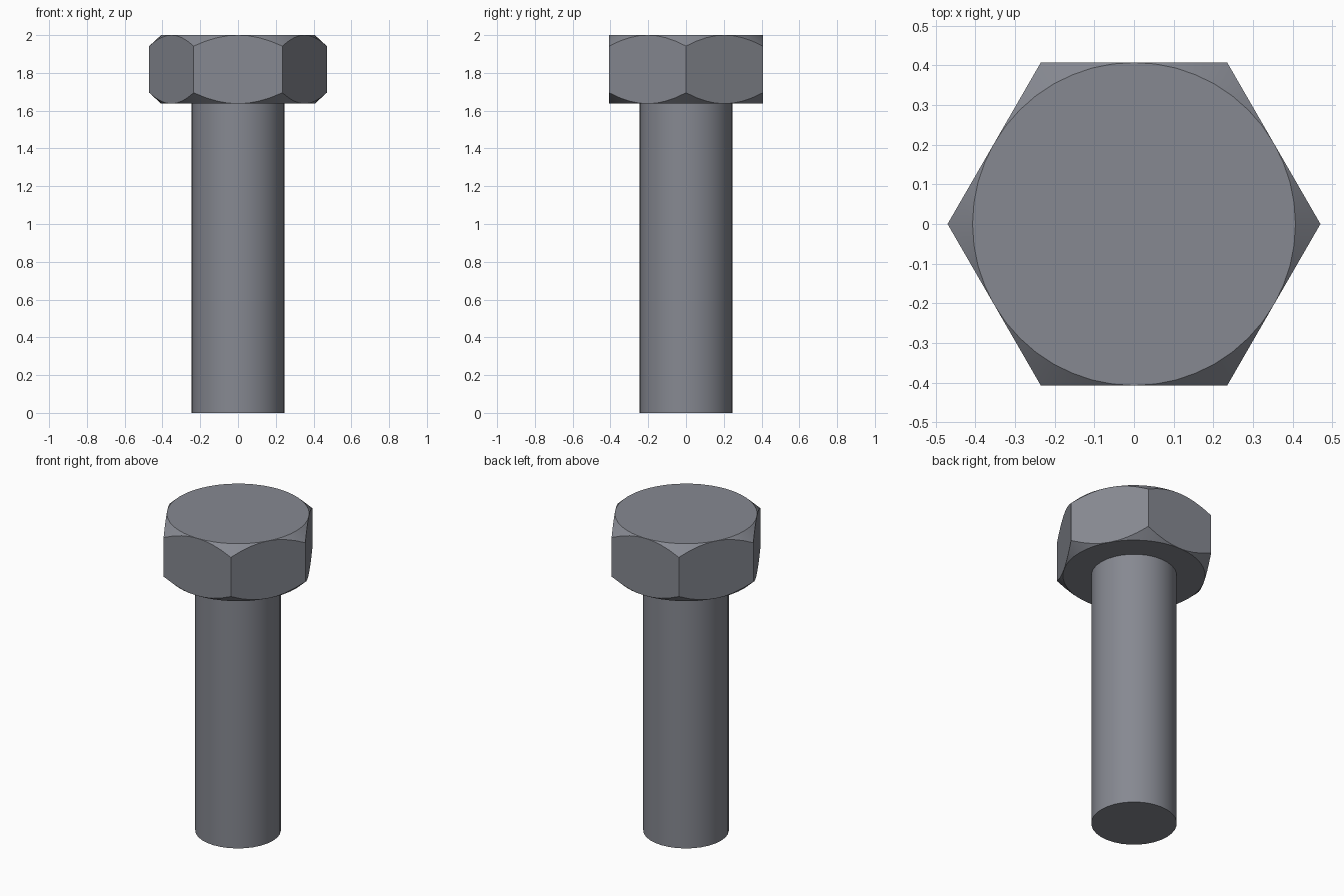
import bpy, bmesh, math

if "Cube" in bpy.data.objects:
    bpy.data.objects.remove(bpy.data.objects["Cube"])

steel = bpy.data.materials.new("steel grey")
steel.diffuse_color = (0.24, 0.25, 0.285, 1)
steel.use_nodes = True
steel.node_tree.nodes["Principled BSDF"].inputs["Base Color"].default_value = steel.diffuse_color

CORNER = 0.47                              # hexagon corner radius
FLAT = CORNER * math.cos(math.pi / 6)      # centre to flat
BOTTOM, TOP = 1.637, 2.0
SLOPE = 0.92                               # chamfer drop per unit radius
PER_SIDE = 8
N = PER_SIDE * 6


def finish(obj):
    obj.data.materials.append(steel)
    bpy.ops.object.select_all(action='DESELECT')
    obj.select_set(True)
    bpy.context.view_layer.objects.active = obj
    bpy.ops.object.shade_smooth_by_angle(angle=math.radians(25))


def hex_radius(a):
    return FLAT / math.cos(a % (math.pi / 3) - math.pi / 6)


# Hexagonal head, with conical chamfers meeting each flat in a curve
bm = bmesh.new()


def ring(radius, height):
    verts = []
    for i in range(N):
        a = i * math.tau / N
        r = radius(a)
        verts.append(bm.verts.new((r * math.cos(a), r * math.sin(a), height(r))))
    return verts


low = ring(lambda a: FLAT, lambda r: BOTTOM)
hex_low = ring(hex_radius, lambda r: BOTTOM + (r - FLAT) * SLOPE)
hex_high = ring(hex_radius, lambda r: TOP - (r - FLAT) * SLOPE)
high = ring(lambda a: FLAT, lambda r: TOP)

bm.faces.new(high)
bm.faces.new(low[::-1])
for lower, upper in ((low, hex_low), (hex_high, high)):
    for i in range(N):
        j = (i + 1) % N
        bm.faces.new((lower[i], lower[j], upper[j], upper[i]))
# One flat face per side of the hexagon
for s in range(6):
    idx = [(s * PER_SIDE + k) % N for k in range(PER_SIDE + 1)]
    bm.faces.new([hex_low[i] for i in idx] + [hex_high[i] for i in reversed(idx)])

bmesh.ops.remove_doubles(bm, verts=bm.verts, dist=1e-5)
bmesh.ops.recalc_face_normals(bm, faces=bm.faces)
mesh = bpy.data.meshes.new("bolt_head")
bm.to_mesh(mesh)
bm.free()
head = bpy.data.objects.new("bolt_head", mesh)
bpy.context.collection.objects.link(head)
finish(head)

# Plain round shaft, sunk slightly into the head
shaft_top = BOTTOM + 0.02
bpy.ops.mesh.primitive_cylinder_add(vertices=32, radius=0.245, depth=shaft_top,
                                    location=(0, 0, shaft_top / 2))
shaft = bpy.context.object
shaft.name = "bolt_shaft"
finish(shaft)
